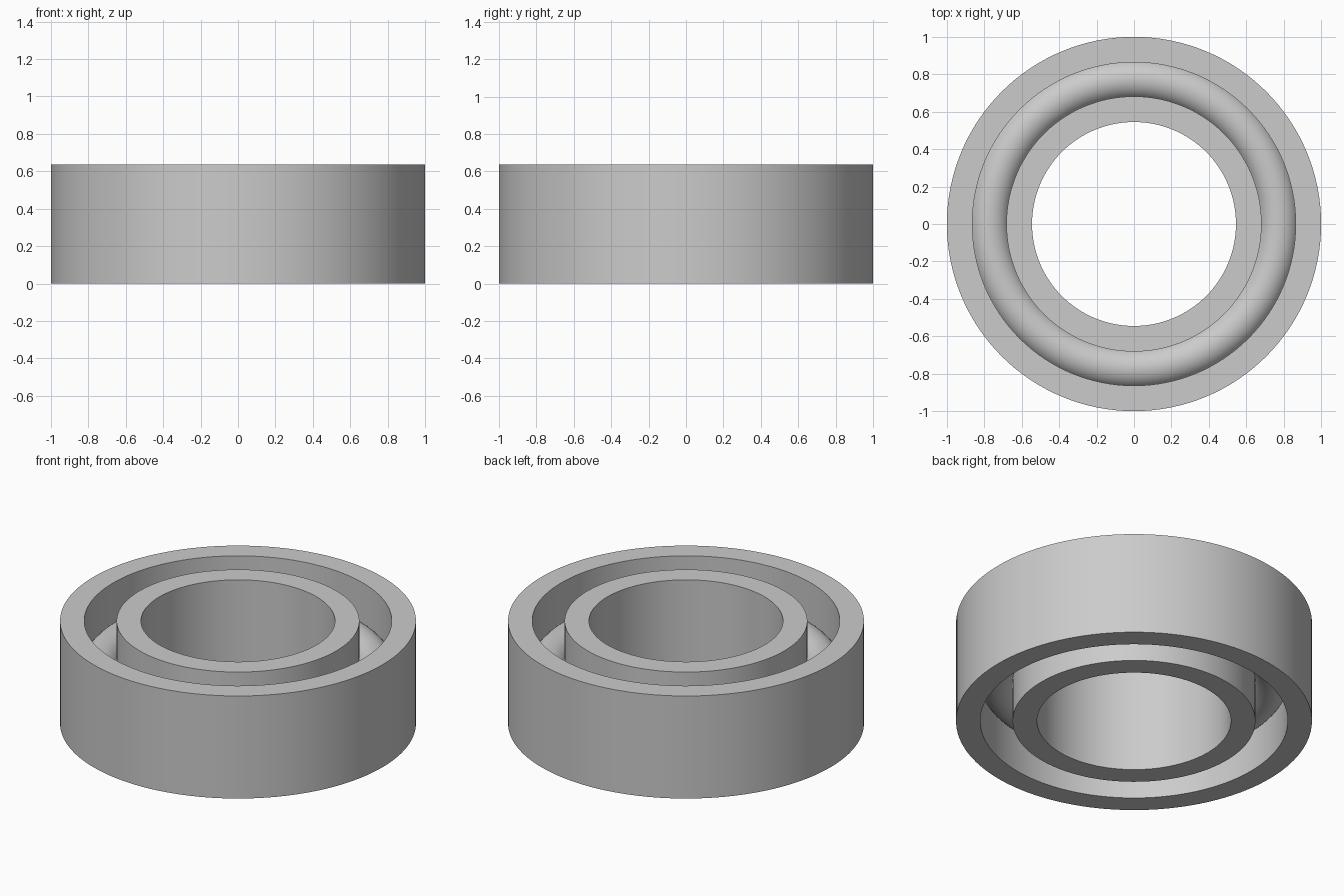
import bpy, bmesh, math

cube = bpy.data.objects.get("Cube")
if cube:
    bpy.data.objects.remove(cube, do_unlink=True)

SEGMENTS = 128
HEIGHT = 0.636

# Plain light grey metal
metal = bpy.data.materials.new("light_grey_metal")
metal.use_nodes = True
metal.diffuse_color = (0.6, 0.6, 0.6, 1)
metal.node_tree.nodes["Principled BSDF"].inputs["Base Color"].default_value = (0.6, 0.6, 0.6, 1)


def lathe(name, profile):
    """Spin a closed (radius, z) profile around the z axis."""
    bm = bmesh.new()
    verts = [bm.verts.new((r, 0, z)) for r, z in profile]
    edges = [bm.edges.new((v, verts[i - 1])) for i, v in enumerate(verts)]
    bmesh.ops.spin(bm, geom=verts + edges, cent=(0, 0, 0), axis=(0, 0, 1),
                   angle=math.tau, steps=SEGMENTS, use_merge=True)
    bmesh.ops.remove_doubles(bm, verts=bm.verts[:], dist=1e-5)
    bmesh.ops.recalc_face_normals(bm, faces=bm.faces[:])
    mesh = bpy.data.meshes.new(name)
    bm.to_mesh(mesh)
    bm.free()
    mesh.materials.append(metal)
    obj = bpy.data.objects.new(name, mesh)
    bpy.context.collection.objects.link(obj)
    bpy.ops.object.select_all(action="DESELECT")
    obj.select_set(True)
    bpy.context.view_layer.objects.active = obj
    bpy.ops.object.shade_smooth_by_angle(angle=math.radians(30))
    return obj


def ring(name, inner, outer):
    return lathe(name, [(inner, 0), (outer, 0), (outer, HEIGHT), (inner, HEIGHT)])


# Two concentric races
ring("outer_race", 0.864, 1.0)
ring("inner_race", 0.545, 0.682)

# Rounded band filling the gap at mid height
TUBE = 0.11
STEPS = 40
lathe("rolling_band", [(0.773 + TUBE * math.cos(math.tau * i / STEPS),
                        HEIGHT / 2 + TUBE * math.sin(math.tau * i / STEPS))
                       for i in range(STEPS)])
